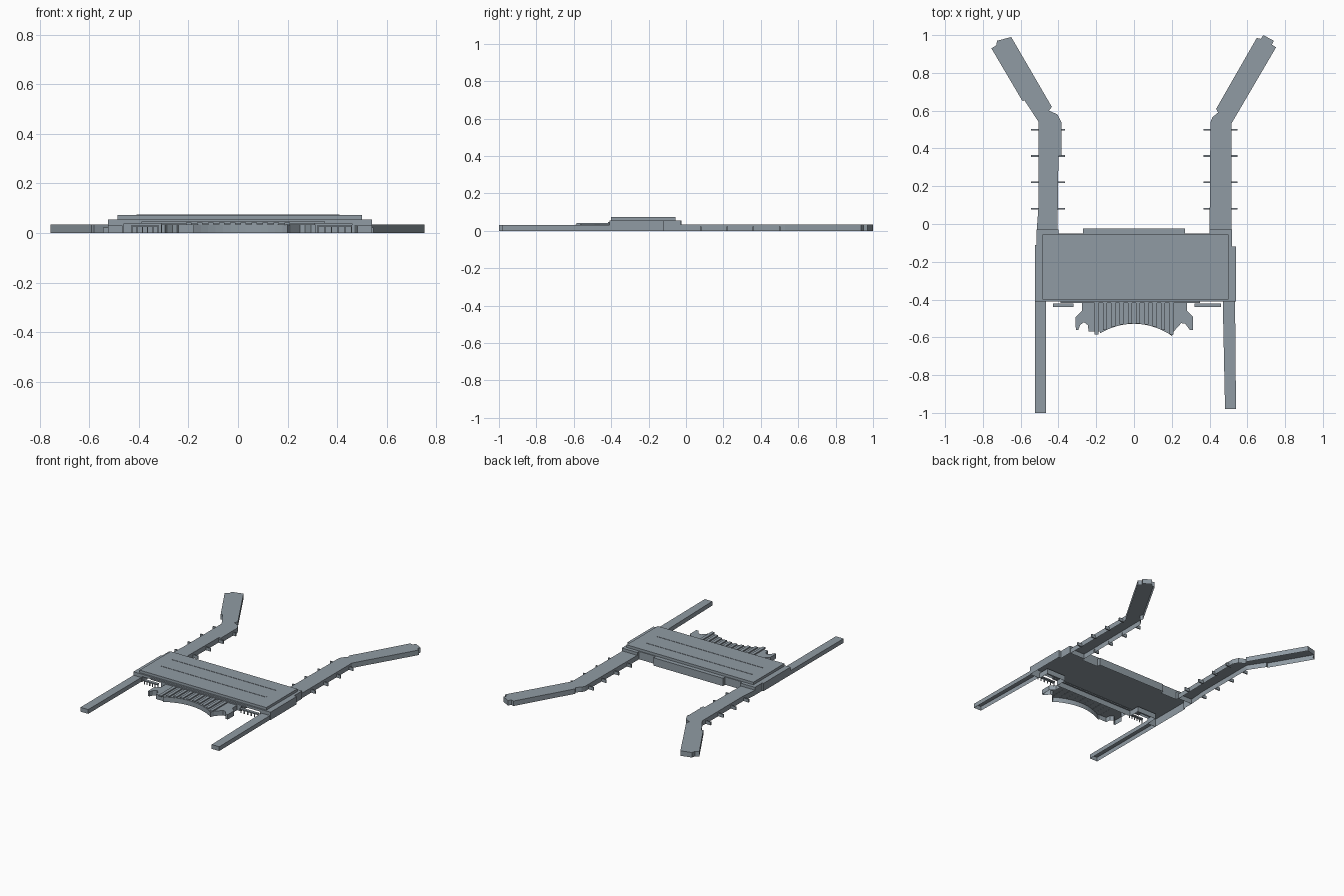
import bpy, bmesh, math

cube = bpy.data.objects.get("Cube")
if cube:
    bpy.data.objects.remove(cube, do_unlink=True)

grey = bpy.data.materials.new("blue_grey")
grey.use_nodes = True
COLOUR = (0.28, 0.33, 0.37, 1)
grey.diffuse_color = COLOUR
grey.node_tree.nodes["Principled BSDF"].inputs["Base Color"].default_value = COLOUR


def finish(name, bm):
    mesh = bpy.data.meshes.new(name)
    bm.to_mesh(mesh)
    bm.free()
    mesh.materials.append(grey)
    obj = bpy.data.objects.new(name, mesh)
    bpy.context.collection.objects.link(obj)
    return obj


def add_shell(bm, outline, z0, z1, cap=True):
    """Walls along an outline, with a roof and an open underside."""
    area = sum(a[0] * b[1] - b[0] * a[1]
               for a, b in zip(outline, outline[1:] + outline[:1]))
    if area < 0:
        outline = outline[::-1]
    low = [bm.verts.new((x, y, z0)) for x, y in outline]
    top = [bm.verts.new((x, y, z1)) for x, y in outline]
    n = len(outline)
    for i in range(n):
        j = (i + 1) % n
        bm.faces.new((low[i], low[j], top[j], top[i]))
    if cap:
        bm.faces.new(top)


def shell(name, outline, z0, z1, cap=True):
    bm = bmesh.new()
    add_shell(bm, outline, z0, z1, cap)
    return finish(name, bm)


def rect(x0, x1, y0, y1):
    return [(x0, y0), (x1, y0), (x1, y1), (x0, y1)]


def boxes(name, items):
    """Several closed boxes in one object: x0, x1, y0, y1, z0, z1."""
    bm = bmesh.new()
    for x0, x1, y0, y1, z0, z1 in items:
        made = bmesh.ops.create_cube(bm, size=1)["verts"]
        bmesh.ops.scale(bm, vec=(x1 - x0, y1 - y0, z1 - z0), verts=made)
        bmesh.ops.translate(bm, verts=made, vec=(
            (x0 + x1) / 2, (y0 + y1) / 2, (z0 + z1) / 2))
    return finish(name, bm)


# Main hall: the back edge is stepped, the front has two open recesses
back = [(0.54, -0.41), (0.54, -0.12), (0.52, -0.12), (0.52, -0.03),
        (0.40, -0.03), (0.40, -0.05), (0.27, -0.05), (0.27, -0.025),
        (-0.27, -0.025), (-0.27, -0.05), (-0.40, -0.05), (-0.40, -0.03),
        (-0.515, -0.03), (-0.515, -0.11), (-0.525, -0.11), (-0.525, -0.41)]
recess = [(-0.46, -0.41), (-0.46, -0.33), (-0.31, -0.33), (-0.31, -0.41)]
mirrored = [(-x, y) for x, y in reversed(recess)]
shell("hall_walls", back + recess + mirrored, 0, 0.038, cap=False)
shell("hall_upper_storey", back, 0.038, 0.055)
shell("hall_roof", rect(-0.485, 0.5, -0.4, -0.055), 0.055, 0.073)
boxes("roof_ridges", [(-0.41, 0.41, y - 0.004, y + 0.004, 0.072, 0.075)
                      for y in (-0.15, -0.27)])

# Straight front piers
shell("front_pier_right", [(-0.525, -0.41), (-0.525, -1), (-0.465, -1),
                           (-0.465, -0.41)], 0, 0.03)
shell("front_pier_left", [(0.47, -0.41), (0.482, -0.98), (0.54, -0.98),
                          (0.535, -0.41)], 0, 0.03)

# Bent rear piers
shell("rear_pier_right", [
    (-0.515, -0.03), (-0.505, 0.1), (-0.505, 0.54), (-0.58, 0.655),
    (-0.59, 0.65), (-0.755, 0.93), (-0.73, 0.945), (-0.725, 0.97),
    (-0.65, 0.99), (-0.435, 0.62), (-0.45, 0.6), (-0.405, 0.58),
    (-0.385, 0.54), (-0.385, 0.36), (-0.4, 0.36), (-0.405, -0.03)], 0, 0.035)
shell("rear_pier_left", [
    (0.4, -0.03), (0.405, 0.54), (0.415, 0.565), (0.445, 0.59),
    (0.435, 0.61), (0.65, 0.985), (0.67, 0.98), (0.685, 1), (0.74, 0.97),
    (0.73, 0.95), (0.752, 0.935), (0.515, 0.53), (0.515, -0.03)], 0, 0.035)

# Boarding bridges on both sides of the rear piers
boxes("boarding_bridges", [
    (x, x + 0.04, y - 0.004, y + 0.004, 0, 0.022)
    for y in (0.08, 0.22, 0.36, 0.5) for x in (-0.545, -0.405, 0.367, 0.507)])


# Front canopy with a curved edge
def arc_y(x):
    return -0.528 - 0.05 * (x / 0.18) ** 2


curve = [(-0.18 + 0.03 * i, arc_y(-0.18 + 0.03 * i)) for i in range(13)]
right_wing = [(-0.275, -0.41), (-0.275, -0.46), (-0.31, -0.495),
              (-0.308, -0.56), (-0.295, -0.56), (-0.285, -0.535),
              (-0.265, -0.52), (-0.245, -0.535), (-0.24, -0.568),
              (-0.18, -0.568)]
left_wing = [(0.2, -0.592), (0.212, -0.567), (0.25, -0.525), (0.27, -0.527),
             (0.295, -0.56), (0.312, -0.56), (0.312, -0.49), (0.28, -0.46),
             (0.28, -0.41)]
shell("canopy", right_wing + curve + left_wing, 0, 0.034)
boxes("canopy_ribs", [
    (x - 0.011, x + 0.011, arc_y(x) + 0.003, -0.41, 0.033, 0.042)
    for x in (-0.198 + 0.044 * i for i in range(10))])
boxes("front_ledge", [(-0.39, 0.35, -0.417, -0.4, 0.038, 0.046)])

# Entrance bars standing on rows of posts
for side, x0, x1 in (("right", -0.43, -0.32), ("left", 0.32, 0.46)):
    posts = [(x0 + (x1 - x0 - 0.005) * i / 5, -0.432, 0) for i in range(6)]
    boxes("entrance_bar_" + side,
          [(x0, x1, -0.44, -0.42, 0.025, 0.033)]
          + [(x, x + 0.005, y, y + 0.005, z, 0.026) for x, y, z in posts])
